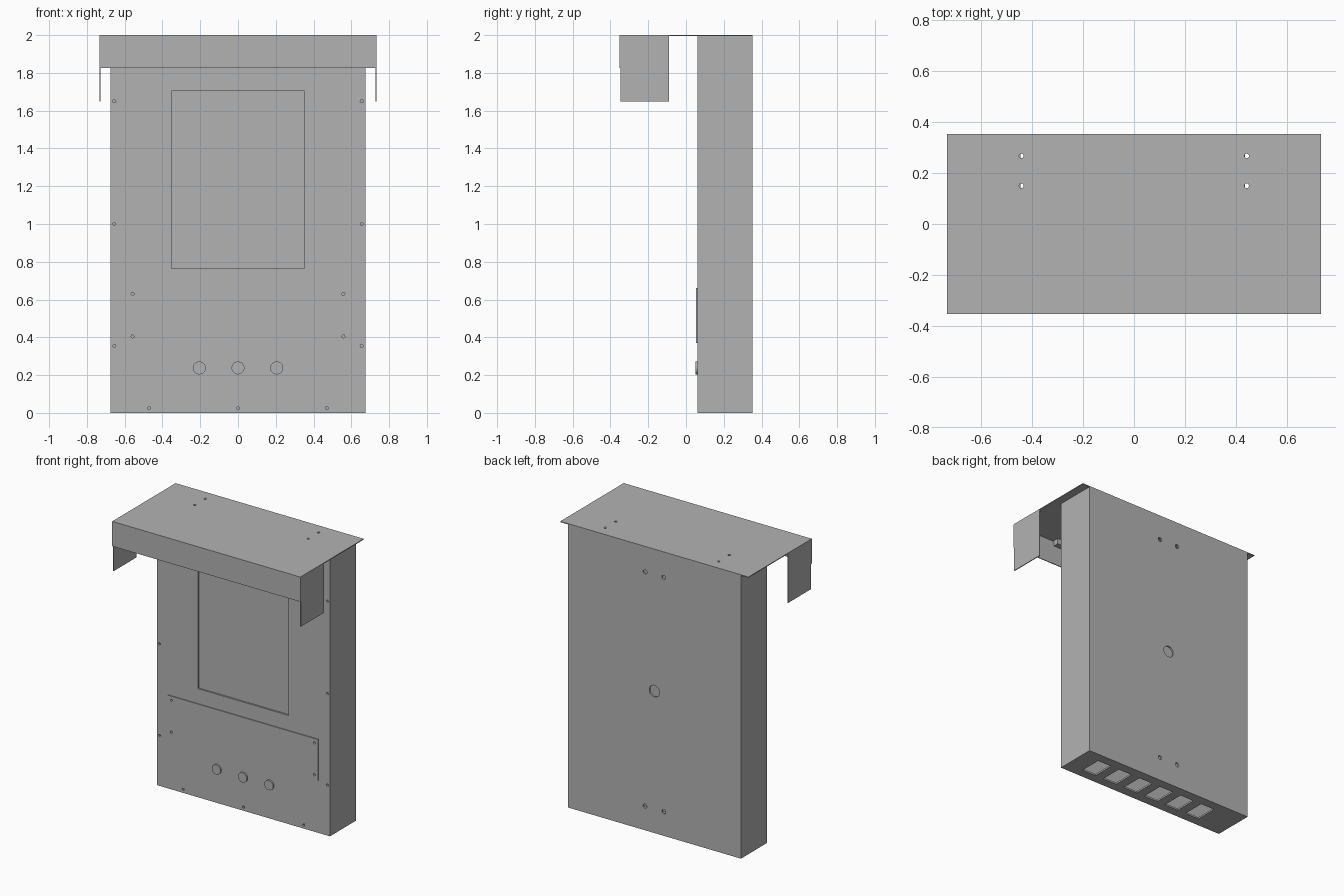
import bpy, bmesh
from math import pi
from mathutils import Matrix, Vector

cube = bpy.data.objects.get("Cube")
if cube:
    bpy.data.objects.remove(cube, do_unlink=True)

steel = bpy.data.materials.new("grey_steel")
steel.use_nodes = True
grey = (0.45, 0.45, 0.45, 1)
steel.diffuse_color = grey
steel.node_tree.nodes["Principled BSDF"].inputs["Base Color"].default_value = grey

T = 0.006  # sheet thickness


def add_box(bm, lo, hi):
    lo, hi = Vector(lo), Vector(hi)
    m = Matrix.Translation((lo + hi) / 2) @ Matrix.Diagonal((*(hi - lo), 1))
    bmesh.ops.create_cube(bm, size=1, matrix=m)


def add_disc(bm, centre, radius, length, axis="Y", sides=24):
    turn = Matrix.Rotation(pi / 2, 4, "X") if axis == "Y" else Matrix.Identity(4)
    bmesh.ops.create_cone(bm, cap_ends=True, segments=sides, radius1=radius, radius2=radius,
                          depth=length, matrix=Matrix.Translation(centre) @ turn)


def make(name, bm):
    mesh = bpy.data.meshes.new(name)
    bm.to_mesh(mesh)
    bm.free()
    mesh.materials.append(steel)
    ob = bpy.data.objects.new(name, mesh)
    bpy.context.collection.objects.link(ob)
    return ob


def box(name, lo, hi):
    bm = bmesh.new()
    add_box(bm, lo, hi)
    return make(name, bm)


def cut(ob, bm):
    """Subtract the shapes in bm from ob and bake the result."""
    cutter = make("cutter", bm)
    cutter.hide_render = True
    mod = ob.modifiers.new("cut", "BOOLEAN")
    mod.operation, mod.solver, mod.object = "DIFFERENCE", "EXACT", cutter
    bpy.context.view_layer.update()
    baked = bpy.data.meshes.new_from_object(ob.evaluated_get(bpy.context.evaluated_depsgraph_get()))
    ob.modifiers.clear()
    ob.data = baked
    bpy.data.objects.remove(cutter, do_unlink=True)


# Hollow casing
W, FRONT, BACK, TOP = 0.675, 0.06, 0.352, 2 - T
wall = 2 * T
casing = box("casing", (-W, FRONT, 0), (W, BACK, TOP))
bm = bmesh.new()
add_box(bm, (-W + wall, FRONT + wall, wall), (W - wall, BACK - wall, TOP - wall))
cut(casing, bm)

# Window opening, vents and screw holes
bm = bmesh.new()
add_box(bm, (-0.353, 0.03, 0.765), (0.353, 0.085, 1.705))
for i in range(6):
    x = 0.49 - 0.176 * i
    add_box(bm, (x - 0.055, 0.125, -0.05), (x + 0.055, 0.285, 0.05))
edge_screws = [(s * 0.655, z) for s in (-1, 1) for z in (0.355, 1.0, 1.65)]
edge_screws += [(x, 0.025) for x in (-0.47, 0, 0.47)]
plate_screws = [(s * 0.558, z) for s in (-1, 1) for z in (0.405, 0.63)]
for x, z in edge_screws + plate_screws:
    add_disc(bm, (x, FRONT, z), 0.008, 0.05, sides=12)
for s in (-1, 1):
    for z in (0.17, 1.82):
        add_disc(bm, (s * 0.073, BACK, z), 0.015, 0.06)
add_disc(bm, (0, BACK, 1.0), 0.04, 0.06)
hood_holes = [(s * 0.442, y) for s in (-1, 1) for y in (0.15, 0.267)]
for x, y in hood_holes:
    add_disc(bm, (x, y, TOP), 0.009, 0.06, "Z", 12)
cut(casing, bm)

# Window pane behind the opening
box("window_pane", (-0.38, FRONT + wall, 0.735), (0.38, FRONT + wall + T, 1.735))

# Raised service plate on the front
plate = box("service_plate", (-0.585, FRONT - T, 0.37), (0.585, FRONT, 0.66))
bm = bmesh.new()
for x, z in plate_screws:
    add_disc(bm, (x, FRONT, z), 0.008, 0.05, sides=12)
cut(plate, bm)

# Three push buttons
for name, x in (("right", -0.205), ("middle", 0), ("left", 0.205)):
    bm = bmesh.new()
    add_disc(bm, (x, FRONT - 0.003, 0.238), 0.034, 0.016, sides=32)
    make(name + "_button", bm)

# Rain hood: roof, front lip, two side flaps
H = 0.733
roof = box("hood_roof", (-H, -0.353, TOP), (H, BACK, 2))
bm = bmesh.new()
for x, y in hood_holes:
    add_disc(bm, (x, y, TOP), 0.009, 0.06, "Z", 12)
cut(roof, bm)
box("hood_lip", (-H, -0.353, 1.825), (H, -0.353 + T, TOP))
for name, s in (("left", 1), ("right", -1)):
    xs = sorted((s * H, s * (H - T)))
    box(name + "_hood_flap", (xs[0], -0.353 + T, 1.648), (xs[1], -0.09, TOP))

# Light strip tucked under the hood
box("light_strip", (-0.4, -0.34, 1.955), (0.4, -0.3, TOP))
